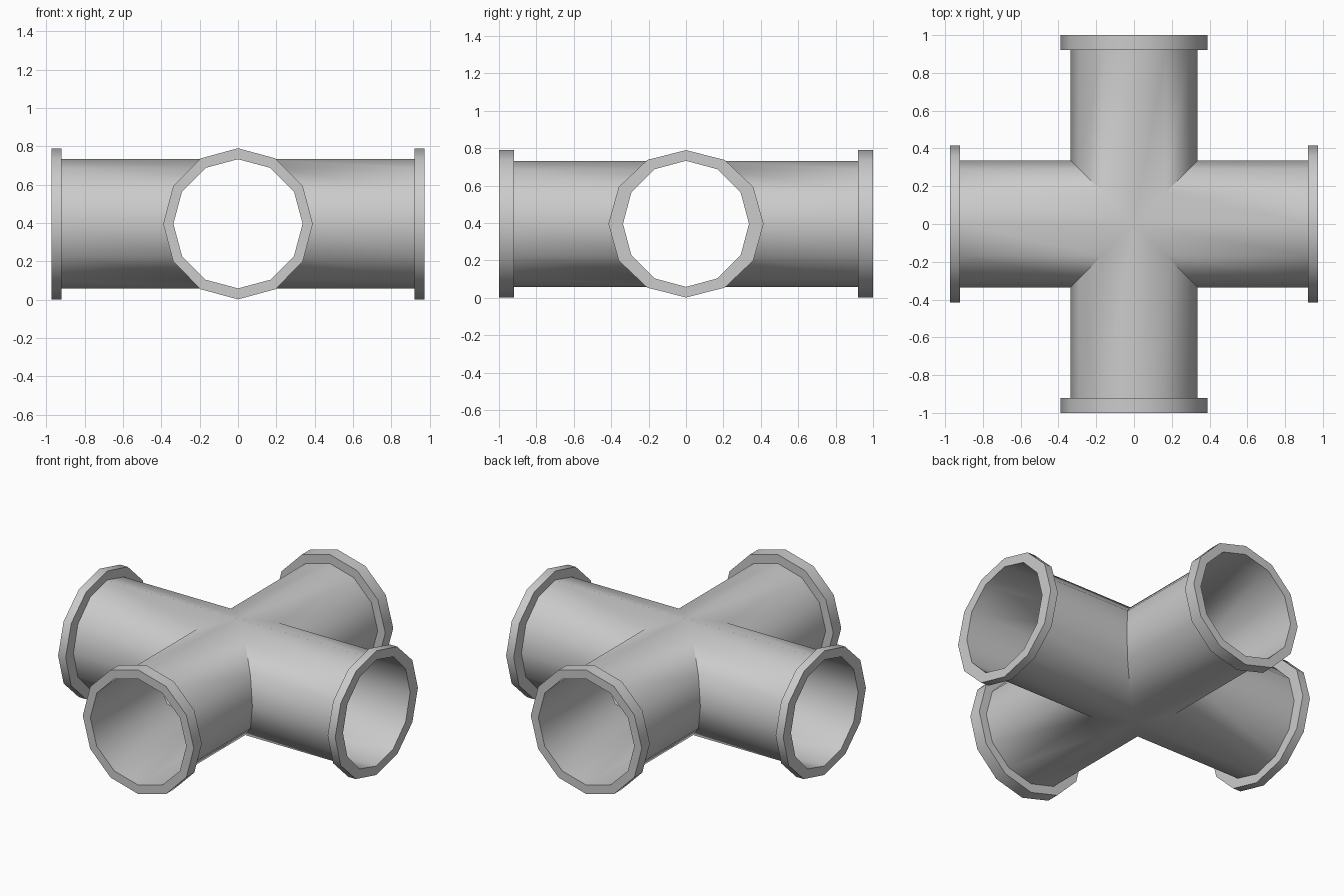
import bpy, bmesh
from math import sin, cos, pi, radians
from mathutils import Matrix

if "Cube" in bpy.data.objects:
    bpy.data.objects.remove(bpy.data.objects["Cube"])

SIDES = 12
R = 0.337          # pipe radius
ZC = 0.396         # height of the pipe axes


def skin(bm, rings, closed=False):
    """Bridge a list of point rings with quads."""
    loops = [[bm.verts.new(p) for p in ring] for ring in rings]
    pairs = list(zip(loops, loops[1:]))
    if closed:
        pairs.append((loops[-1], loops[0]))
    for a, b in pairs:
        for i in range(SIDES):
            j = (i + 1) % SIDES
            bm.faces.new((a[i], a[j], b[j], b[i]))


def circle(rx, rz, depth):
    """Ring facing -y; depth may depend on the sideways position."""
    pts = []
    for i in range(SIDES):
        a = 2 * pi * i / SIDES
        x = rx * cos(a)
        pts.append((x, -(abs(x) if depth is None else depth), rz * sin(a)))
    return pts


def finish(bm, name):
    bmesh.ops.remove_doubles(bm, verts=bm.verts, dist=1e-4)
    bmesh.ops.recalc_face_normals(bm, faces=bm.faces)
    me = bpy.data.meshes.new(name)
    bm.to_mesh(me)
    bm.free()
    ob = bpy.data.objects.new(name, me)
    bpy.context.collection.objects.link(ob)
    ob.location.z = ZC
    bpy.ops.object.select_all(action='DESELECT')
    ob.select_set(True)
    bpy.context.view_layer.objects.active = ob
    bpy.ops.object.shade_smooth_by_angle(angle=radians(40))
    return ob


# Four open pipe arms, mitred together at the crossing
bm = bmesh.new()
for k in range(4):
    first = len(bm.verts)
    skin(bm, [circle(R, R, None), circle(R, R, 0.92)])
    bm.verts.ensure_lookup_table()
    bmesh.ops.rotate(bm, verts=bm.verts[first:], cent=(0, 0, 0),
                     matrix=Matrix.Rotation(k * pi / 2, 3, 'Z'))
finish(bm, "cross_pipe")

# End flanges: thicker on the y pipe, wider and thinner on the x pipe
names = ["front_flange", "right_flange", "back_flange", "left_flange"]
for k, name in enumerate(names):
    wide, end = (0.39, 1.0) if k % 2 == 0 else (0.415, 0.973)
    bm = bmesh.new()
    skin(bm, [circle(R, R, 0.92), circle(wide, 0.394, 0.92),
              circle(wide, 0.394, end), circle(R, R, end)], closed=True)
    ob = finish(bm, name)
    ob.rotation_euler.z = k * pi / 2
